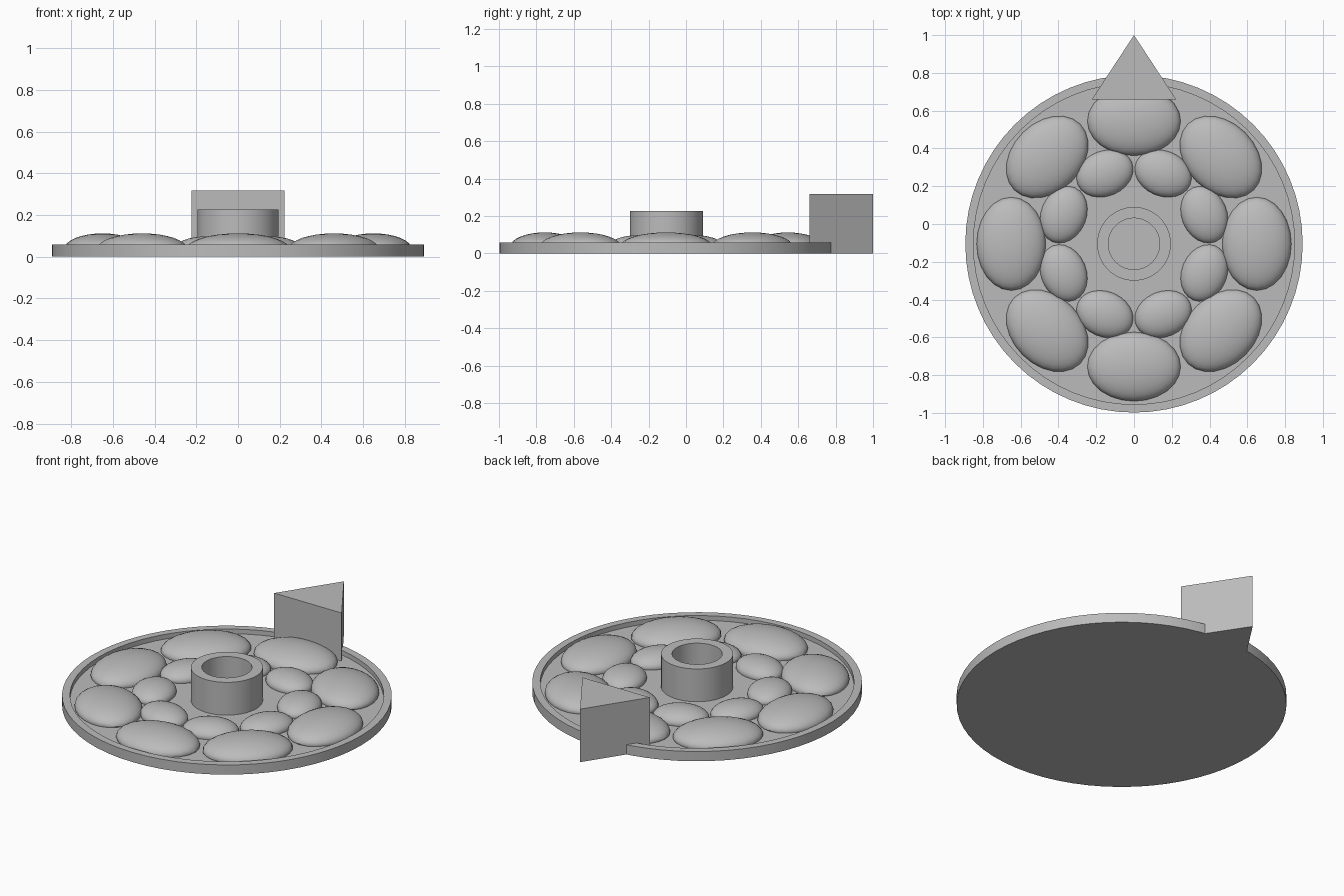
import bpy, bmesh, math
from mathutils import Matrix, Vector

if "Cube" in bpy.data.objects:
    bpy.data.objects.remove(bpy.data.objects["Cube"])

CENTRE_Y = -0.105
FLOOR = 0.03

# Single stone colour
stone = bpy.data.materials.new("stone_grey")
stone.use_nodes = True
colour = (0.5, 0.5, 0.5, 1)
stone.diffuse_color = colour
stone.node_tree.nodes["Principled BSDF"].inputs["Base Color"].default_value = colour


def finish(bm, name, location, smooth=True):
    bmesh.ops.recalc_face_normals(bm, faces=bm.faces)
    mesh = bpy.data.meshes.new(name)
    bm.to_mesh(mesh)
    bm.free()
    mesh.materials.append(stone)
    obj = bpy.data.objects.new(name, mesh)
    obj.location = location
    bpy.context.collection.objects.link(obj)
    if smooth:
        bpy.ops.object.select_all(action="DESELECT")
        obj.select_set(True)
        bpy.context.view_layer.objects.active = obj
        bpy.ops.object.shade_smooth_by_angle(angle=math.radians(35))
    return obj


def lathe(name, profile, steps, closed=False):
    # Turn a (radius, height) profile around the disc's axis
    bm = bmesh.new()
    verts = [bm.verts.new((r, 0, z)) for r, z in profile]
    edges = [bm.edges.new(pair) for pair in zip(verts, verts[1:])]
    if closed:
        edges.append(bm.edges.new((verts[-1], verts[0])))
    bmesh.ops.spin(bm, geom=verts + edges, cent=(0, 0, 0), axis=(0, 0, 1),
                   angle=math.tau, steps=steps, use_duplicate=False)
    bmesh.ops.remove_doubles(bm, verts=bm.verts, dist=0.0001)
    return finish(bm, name, (0, CENTRE_Y, 0))


def pebble(name, angle, distance, size, base):
    # Half-buried ellipsoid, long side along the ring
    bm = bmesh.new()
    bmesh.ops.create_uvsphere(bm, u_segments=24, v_segments=16, radius=1)
    bmesh.ops.scale(bm, vec=size, verts=bm.verts)
    bmesh.ops.rotate(bm, matrix=Matrix.Rotation(angle, 3, "Z"), verts=bm.verts)
    bmesh.ops.bisect_plane(bm, geom=bm.verts[:] + bm.edges[:] + bm.faces[:],
                           plane_co=(0, 0, 0.02 - base), plane_no=(0, 0, 1),
                           clear_inner=True)
    spot = Vector((distance * math.cos(angle), CENTRE_Y + distance * math.sin(angle), base))
    return finish(bm, name, spot)


# Shallow dish with a raised rim
lathe("dish", [(0, 0), (0.893, 0), (0.893, 0.058), (0.85, 0.058), (0.85, FLOOR), (0, FLOOR)], 64)

# Hollow hub
lathe("hub", [(0.195, 0.02), (0.195, 0.226), (0.136, 0.226), (0.136, 0.02)], 64, closed=True)

# Two rings of pebbles
for i in range(8):
    turn = i * math.tau / 8
    pebble(f"large_pebble_{i + 1}", turn, 0.65, (0.183, 0.247, 0.075), 0.037)
    pebble(f"small_pebble_{i + 1}", turn + math.tau / 16, 0.403, (0.12, 0.155, 0.06), 0.037)

# Triangular pointer block at the back
bm = bmesh.new()
base = bm.faces.new([bm.verts.new((x, y, 0)) for x, y in ((-0.223, 0.66), (0.223, 0.66), (0, 1))])
top = bmesh.ops.extrude_face_region(bm, geom=[base])["geom"]
bmesh.ops.translate(bm, vec=(0, 0, 0.317),
                    verts=[v for v in top if isinstance(v, bmesh.types.BMVert)])
finish(bm, "pointer_block", (0, 0, 0), smooth=False)
